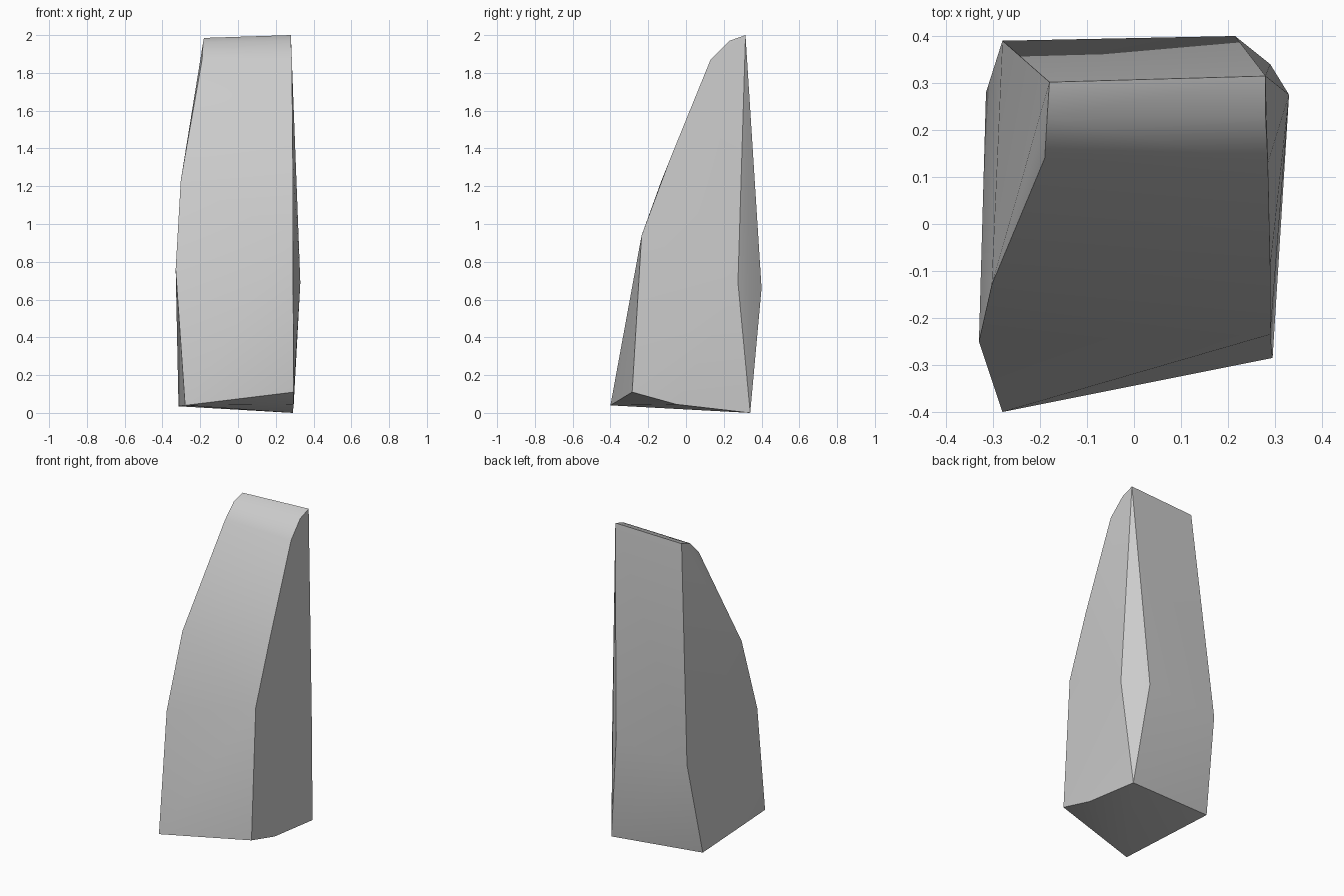
import bpy
import bmesh
from math import radians

default_cube = bpy.data.objects.get("Cube")
if default_cube:
    bpy.data.objects.remove(default_cube, do_unlink=True)


def make_material(name, colour):
    material = bpy.data.materials.new(name)
    material.use_nodes = True
    material.diffuse_color = colour
    shader = next(n for n in material.node_tree.nodes if n.type == "BSDF_PRINCIPLED")
    shader.inputs["Base Color"].default_value = colour
    shader.inputs["Roughness"].default_value = 0.8
    return material


def make_hull(name, corners, material, smooth_angle):
    """Wrap a convex, faceted block around a few corner points."""
    mesh = bpy.data.meshes.new(name)
    bm = bmesh.new()
    for corner in corners:
        bm.verts.new(corner)
    result = bmesh.ops.convex_hull(bm, input=bm.verts[:])
    spare = {v for v in result["geom_interior"] + result["geom_unused"]
             if isinstance(v, bmesh.types.BMVert)}
    bmesh.ops.delete(bm, geom=list(spare), context="VERTS")
    bmesh.ops.recalc_face_normals(bm, faces=bm.faces[:])
    bm.to_mesh(mesh)
    bm.free()
    mesh.materials.append(material)
    block = bpy.data.objects.new(name, mesh)
    bpy.context.collection.objects.link(block)
    bpy.ops.object.select_all(action="DESELECT")
    block.select_set(True)
    bpy.context.view_layer.objects.active = block
    bpy.ops.object.shade_smooth_by_angle(angle=smooth_angle)
    return block


# Front edge on the +x side, from the base up over the rounded top
front_left_edge = [
    (.295, -.285, .11), (.29, -.235, .94), (.29, -.09, 1.33),
    (.285, .13, 1.87), (.28, .23, 1.97), (.28, .315, 2),
]
# Front edge on the -x side, leaning inward near the top
front_right_edge = [
    (-.28, -.4, .04), (-.33, -.25, .76), (-.303, -.13, 1.23),
    (-.19, .14, 1.87), (-.185, .225, 1.96), (-.18, .302, 1.985),
]
# Back corners: a narrow chamfer on one side, a single edge on the other
back_corners = [
    (.33, .275, .69), (.215, .4, .66), (-.28, .39, .63),
]
# Slanted underside
base_corners = [
    (.295, -.05, .045), (.29, .34, 0), (-.315, .28, .035),
]

stone_grey = make_material("stone grey", (.6, .6, .6, 1))
make_hull("standing_stone",
          front_left_edge + front_right_edge + back_corners + base_corners,
          stone_grey, radians(30))
